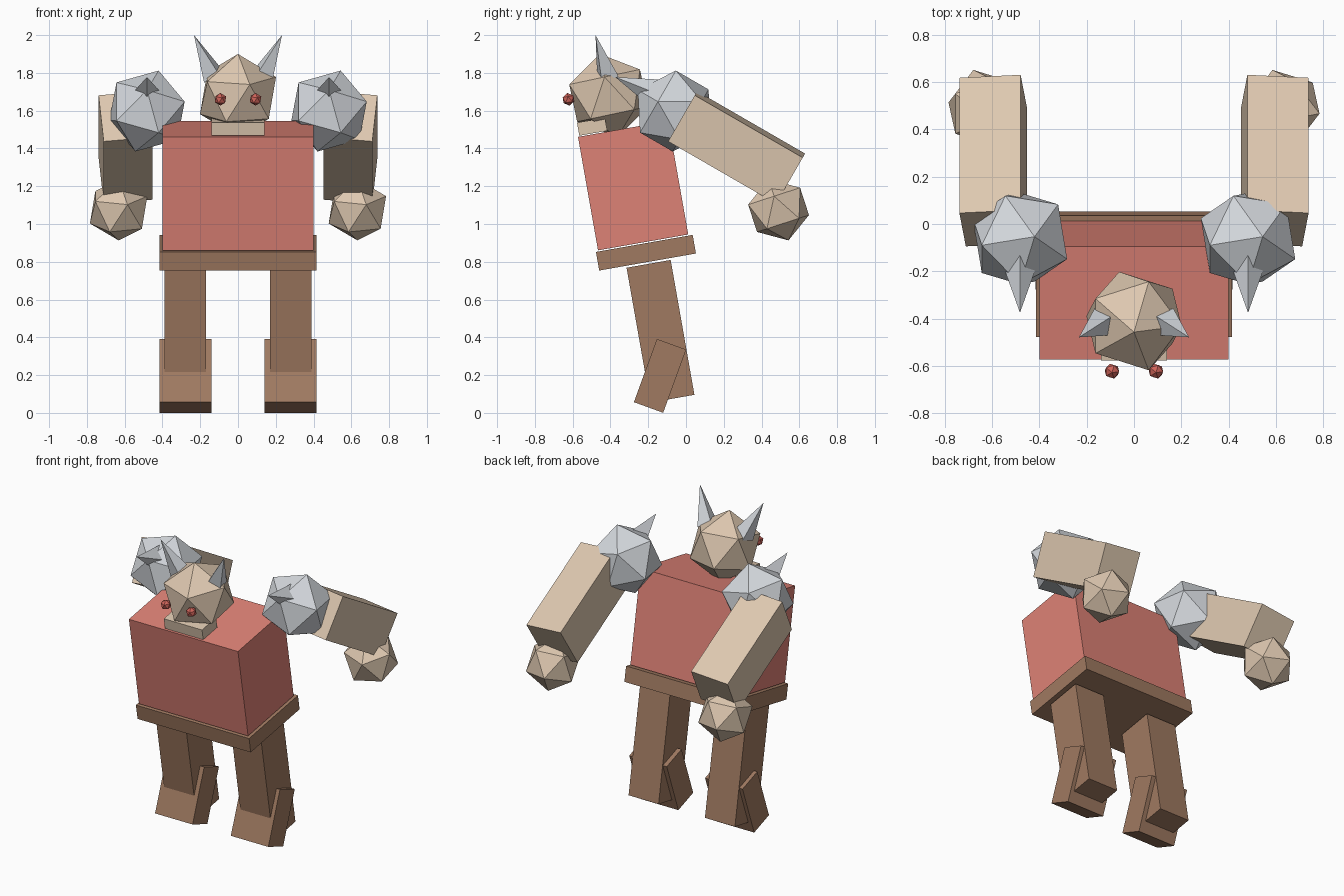
import bpy
from math import radians
from mathutils import Matrix, Vector

if "Cube" in bpy.data.objects:
    bpy.data.objects.remove(bpy.data.objects["Cube"], do_unlink=True)


def material(name, r, g, b):
    """Flat colour given in 0-255 sRGB, stored as linear."""
    def lin(c):
        c /= 255
        return c / 12.92 if c < 0.04 else ((c + 0.055) / 1.055) ** 2.4
    colour = (lin(r), lin(g), lin(b), 1)
    m = bpy.data.materials.new(name)
    m.use_nodes = True
    m.diffuse_color = colour
    m.node_tree.nodes["Principled BSDF"].inputs["Base Color"].default_value = colour
    return m


SKIN = material("tan skin", 222, 200, 176)
RED = material("red cloth", 222, 130, 118)
EYE = material("eye red", 208, 100, 90)
BROWN = material("brown leather", 160, 122, 97)
STEEL = material("pale steel", 212, 216, 221)


def finish(name, mat, loc, rot):
    ob = bpy.context.object
    ob.name = name
    ob.data.name = name
    ob.data.materials.append(mat)
    ob.matrix_world = Matrix.Translation(loc) @ rot
    return ob


def tilt(pitch, roll=0):
    return Matrix.Rotation(radians(pitch), 4, 'X') @ Matrix.Rotation(radians(roll), 4, 'Y')


def box(name, mat, loc, size, pitch, roll=0):
    bpy.ops.mesh.primitive_cube_add(size=1)
    ob = finish(name, mat, loc, tilt(pitch, roll))
    ob.data.transform(Matrix.Diagonal((*size, 1)))


def ball(name, mat, loc, radius, pitch):
    bpy.ops.mesh.primitive_ico_sphere_add(subdivisions=1, radius=radius)
    finish(name, mat, loc, tilt(pitch))


def spike(name, mat, tip, direction, radius, depth):
    """Four-sided cone, placed by its tip."""
    d = Vector(direction).normalized()
    bpy.ops.mesh.primitive_cone_add(vertices=4, radius1=radius, radius2=0, depth=depth)
    finish(name, mat, Vector(tip) - d * depth / 2, d.to_track_quat('Z', 'Y').to_matrix().to_4x4())


# Leaning body
box("torso", RED, (0, -0.28, 1.203), (0.8, 0.485, 0.61), 10)
box("belt", BROWN, (0, -0.212, 0.848), (0.83, 0.52, 0.1), 10)

# Head and jaw
ball("head", SKIN, (0, -0.41, 1.68), 0.225, 12)
box("jaw", SKIN, (0, -0.497, 1.515), (0.28, 0.15, 0.07), 10)

for side, s in (("left", 1), ("right", -1)):
    # Face
    ball(side + "_eye", EYE, (s * 0.093, -0.622, 1.66), 0.034, 10)
    spike(side + "_horn", STEEL, (s * 0.233, -0.479, 2.0), (s * 0.47, -0.3, 1), 0.067, 0.25)
    # Armoured shoulder
    ball(side + "_shoulder", STEEL, (s * 0.482, -0.062, 1.598), 0.223, 60)
    spike(side + "_shoulder_spike", STEEL, (s * 0.482, -0.375, 1.778), (0, -0.93, 0.37), 0.1, 0.3)
    # Arm swung back, with fist
    box(side + "_arm", SKIN, (s * 0.595, 0.268, 1.405), (0.26, 0.66, 0.283), -30, s * 5.5)
    ball(side + "_hand", SKIN, (s * 0.632, 0.49, 1.075), 0.17, 18)
    # Leg and boot
    box(side + "_leg", BROWN, (s * 0.28, -0.135, 0.432), (0.22, 0.237, 0.725), 10)
    box(side + "_boot", BROWN, (s * 0.278, -0.1375, 0.196), (0.275, 0.165, 0.356), -20)
